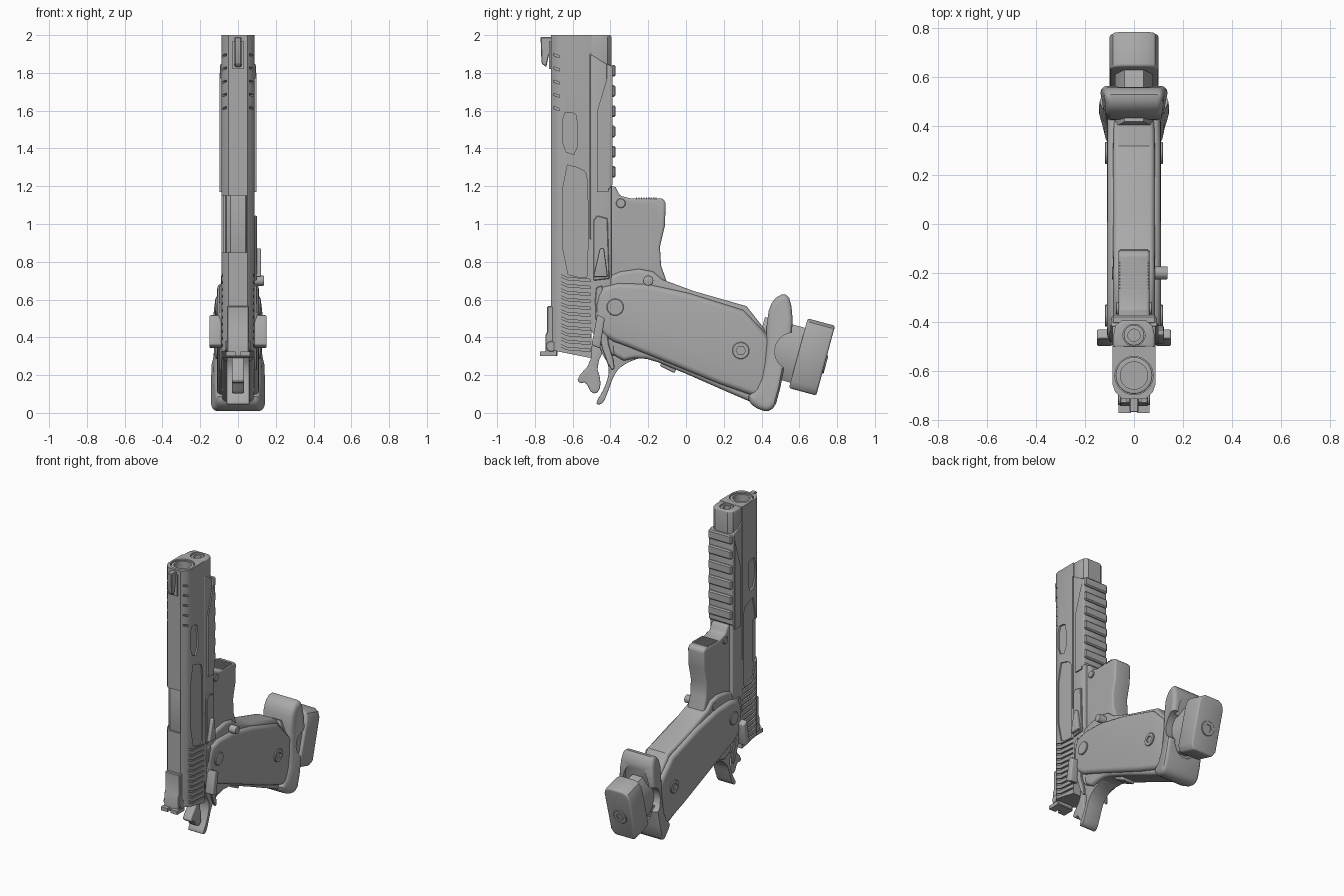
import bpy, bmesh, math
from mathutils import Matrix, Vector

cube = bpy.data.objects.get("Cube")
if cube:
    bpy.data.objects.remove(cube)

metal = bpy.data.materials.new("satin grey")
metal.use_nodes = True
GREY = (0.4, 0.4, 0.4, 1)
metal.diffuse_color = GREY
metal.node_tree.nodes["Principled BSDF"].inputs["Base Color"].default_value = GREY

# Profile planes: SIDE maps (u, v, w) to (y, z, x); GRIP follows the raked magazine axis
SIDE = Matrix(((0, 0, 1, 0), (1, 0, 0, 0), (0, 1, 0, 0), (0, 0, 0, 1)))
PLAN = Matrix.Identity(4)
GRIP = Matrix(((1, 0, 0, 0), (0, .26, .966, .575), (0, .966, -.26, .32), (0, 0, 0, 1)))
parts = []


def bake(ob):
    dg = bpy.context.evaluated_depsgraph_get()
    mesh = bpy.data.meshes.new_from_object(ob.evaluated_get(dg))
    ob.modifiers.clear()
    ob.data = mesh


def prism(name, pts, lo, hi, plane=SIDE, bevel=0, segs=3, angle=40):
    bm = bmesh.new()
    face = bm.faces.new([bm.verts.new((u, v, lo)) for u, v in pts])
    ext = bmesh.ops.extrude_face_region(bm, geom=[face])["geom"]
    bmesh.ops.translate(bm, vec=(0, 0, hi - lo), verts=[g for g in ext if isinstance(g, bmesh.types.BMVert)])
    bm.transform(plane)
    bmesh.ops.recalc_face_normals(bm, faces=bm.faces)
    mesh = bpy.data.meshes.new(name)
    bm.to_mesh(mesh)
    bm.free()
    mesh.materials.append(metal)
    ob = bpy.data.objects.new(name, mesh)
    bpy.context.collection.objects.link(ob)
    if bevel:
        mod = ob.modifiers.new("bevel", "BEVEL")
        mod.width, mod.segments = bevel, segs
        mod.limit_method, mod.angle_limit = "ANGLE", math.radians(angle)
        bake(ob)
    parts.append(ob)
    return ob


def rect(u0, u1, v0, v1):
    return [(u0, v0), (u1, v0), (u1, v1), (u0, v1)]


def oval(u, v, ru, rv=None, n=32, power=1):
    def f(c):
        return math.copysign(abs(c) ** power, c)
    ang = [math.tau * i / n for i in range(n)]
    return [(u + ru * f(math.cos(a)), v + (rv or ru) * f(math.sin(a))) for a in ang]


def mirrored(half):
    return half + [(-u, v) for u, v in reversed(half)]


def smooth(pts, rounds=2):
    # Corner cutting turns a few control points into a soft outline
    for _ in range(rounds):
        out = []
        for a, b in zip(pts, pts[1:] + pts[:1]):
            a, b = Vector(a), Vector(b)
            out += [tuple(a.lerp(b, .25)), tuple(a.lerp(b, .75))]
        pts = out
    return pts


def cut(target, cutters):
    for c in cutters:
        mod = target.modifiers.new("cut", "BOOLEAN")
        mod.operation, mod.object, mod.solver = "DIFFERENCE", c, "EXACT"
    bpy.context.view_layer.update()
    bake(target)
    for c in cutters:
        parts.remove(c)
        bpy.data.objects.remove(c)


def pocket(pts, depth_x, sides=(-1, 1)):
    return [prism("cutter", pts, min(s * depth_x, s * .2), max(s * depth_x, s * .2)) for s in sides]


# Slide with chamfered top, side pockets, serrations and port
slide = prism("slide", mirrored([(.05, -.715), (.078, -.685), (.088, -.655), (.088, -.5)]), .29, 2, PLAN)
cuts = pocket(smooth([(-.655, .74), (-.53, .71), (-.52, .74), (-.52, 1.25), (-.545, 1.29), (-.655, 1.32)], 1), .079)
cuts += pocket(smooth([(-.655, 1.39), (-.575, 1.36), (-.575, 1.57), (-.6, 1.59), (-.655, 1.59)], 1), .076)
cuts += pocket(rect(-.508, -.49, .92, 1.9), .08)
for i in range(11):
    z = .335 + i * .037
    cuts += pocket([(-.675, z + .02), (-.63, z), (-.505, z - .01), (-.505, z + .002), (-.63, z + .012), (-.675, z + .032)], .078)
for i in range(6):
    cuts += pocket(oval(-.545, 1.59 + i * .058, .012, .018, 12), .078)
for i in range(5):
    z = 1.62 + i * .07
    cuts += pocket([(-.73, z), (-.67, z - .02), (-.67, z - .008), (-.73, z + .012)], .062)
cuts.append(prism("cutter", rect(-.1, .045, -.75, -.635), .85, 1.15, PLAN))
cuts.append(prism("cutter", oval(0, -.62, .078), 1.86, 2.1, PLAN))
cuts.append(prism("cutter", [(-.75, .34), (-.75, .2), (-.4, .2), (-.4, .27)], -.2, .2))
cut(slide, cuts)
prism("chamber_block", mirrored([(.04, -.705), (.06, -.69), (.07, -.66), (.07, -.6)]), .84, 1.155, PLAN, .006)

# Barrel and recoil plug
barrel = prism("barrel", oval(0, -.62, .075), 1.8, 1.995, PLAN, .006)
cut(barrel, [prism("cutter", oval(0, -.62, .056), 1.85, 2.1, PLAN)])

# Frame rails, dust cover and rounded nose
prism("frame", [(-.505, 1.9), (-.395, 1.83), (-.395, .6), (-.38, .3), (-.45, .36), (-.505, .44)],
      -.088, .088, SIDE, .008)
nose = prism("dust_cover_nose", mirrored([(.05, -.395), (.076, -.415), (.084, -.45), (.084, -.505)]),
             1.75, 2, PLAN, .01)
cut(nose, [prism("cutter", oval(0, -.455, .045), 1.9, 2.1, PLAN)])
plug = prism("recoil_plug", oval(0, -.455, .042), 1.85, 1.992, PLAN, .004)
cut(plug, [prism("cutter", oval(0, -.455, .025), 1.93, 2.1, PLAN)])
prism("rail_bed", [(-.42, 1.17), (-.388, 1.21), (-.388, 1.83), (-.42, 1.85)], -.094, .094, SIDE, .006)
for i in range(6):
    z = 1.245 + i * .107
    prism("rail_tooth", rect(-.41, -.373, z, z + .062), -.092, .092, SIDE, .008, 1)
for s in (-1, 1):
    prism("rail_side_rib", [(-.47, 1.17), (-.41, 1.17), (-.41, 1.8), (-.47, 1.6)], s * .092 - .005, s * .092 + .005, SIDE)

# Trigger guard and trigger
guard = prism("trigger_guard", [(-.41, 1.2), (-.375, 1.2), (-.35, 1.15), (-.29, 1.135), (-.125, 1.135), (-.107, 1.115),
              (-.112, .99), (-.138, .88), (-.132, .78), (-.09, .66), (-.25, .6), (-.41, .6)], -.064, .064, SIDE, .012)
cut(guard, [prism("cutter", oval(-.258, .945, .118, .158, 40, .8), -.2, .2)])
trigger = prism("trigger", [(-.39, .945), (-.34, .91), (-.26, .897), (-.19, .912), (-.155, .945), (-.14, .93),
                (-.145, .83), (-.2, .79), (-.3, .78), (-.39, .81)], -.04, .04, SIDE, .006)
cut(trigger, [prism("cutter", [(a, .83), (b, .83), (b, .885 + d), (a, .885 + e)], -.2, .2)
              for a, b, d, e in ((-.365, -.303, 0, .015), (-.293, -.24, 0, 0), (-.23, -.165, .015, 0))])
for i in range(9):
    prism("guard_rib", rect(-.06, .06, -.265 + i * .013, -.259 + i * .013), 1.13, 1.14, PLAN)

# Grip: narrow strap body with broad side panels
prism("grip_straps", smooth([(-.46, .66), (-.4, .74), (-.2, .77), (-.1, .685), (.46, .525), (.42, .03), (.37, .045),
      (-.12, .26), (-.24, .295), (-.36, .27), (-.46, .42)], 1), -.085, .085, SIDE, .035, 4, 50)
prism("grip_body", smooth([(-.48, .6), (-.43, .69), (-.13, .68), (.45, .5), (.43, .09), (.33, .09),
      (-.28, .34), (-.42, .39), (-.48, .47)], 1), -.11, .11, SIDE, .03, 4, 50)
prism("strap_step", [(-.14, .25), (-.06, .21), (-.05, .24), (-.12, .28)], -.05, .05, SIDE, .008)


def screw(name, plane, u, v, r, base, s, hole=True):
    ob = prism(name, oval(u, v, r, n=24), min(base, base + s * .014), max(base, base + s * .014), plane, .003, 1)
    if hole:
        cut(ob, [prism("cutter", oval(u, v, r * .55, n=6), min(base + s * .004, base + s * .1),
                       max(base + s * .004, base + s * .1), plane)])


for s in (-1, 1):
    screw("grip_screw", SIDE, -.375, .56, .045, s * .105, s)
    screw("grip_screw", SIDE, .29, .33, .045, s * .105, s)
    screw("guard_pin", SIDE, -.345, 1.11, .025, s * .06, s, False)
prism("magazine_release", oval(-.2, .7, .027, n=20), -.09, .138, SIDE, .005, 2)

# Flared magazine well, narrowing toward the grip
well = prism("magazine_well", smooth([(.43, .52), (.46, .6), (.52, .635), (.555, .6), (.568, .46), (.54, .34), (.485, .06),
             (.45, .01), (.4, .01), (.31, .065), (.39, .15), (.42, .3)], 1), -.155, .155, SIDE, .045, 4, 50)
for v in well.data.vertices:
    d = ((v.co.y - .42) * .966 - (v.co.z - .3) * .26) / .12
    v.co.x *= .77 + .23 * max(0, min(1, d)) ** 1.5
cut(well, [prism("cutter", smooth(mirrored([(.105, -.19), (.105, .23)])), -.07, .3, GRIP),
           prism("cutter", oval(.57, .325, .1), -.3, .3)])

# Magazine tube and base pad
prism("magazine", smooth(mirrored([(.078, -.16), (.078, .14)]), 1), -.2, .04, GRIP)
prism("magazine_collar", smooth(mirrored([(.07, -.14), (.07, .1)]), 1), 0, .03, GRIP)
prism("magazine_base", mirrored([(.075, -.19), (.1, -.15), (.1, .14), (.085, .175), (.055, .192)]), .02, .17, GRIP, .012)
screw("base_screw", GRIP, 0, -.02, .05, .163, 1)

# Beavertail, hammer and thumb safeties
prism("beavertail", smooth([(-.47, .42), (-.455, .33), (-.4, .24), (-.43, .13), (-.485, .045), (-.44, .045), (-.41, .12),
      (-.375, .22), (-.3, .275), (-.2, .3), (-.26, .4), (-.4, .46)]), -.06, .06, SIDE, .015)
hammer = prism("hammer", smooth([(-.5, .38), (-.5, .27), (-.58, .18), (-.56, .155), (-.53, .165), (-.5, .1), (-.46, .11),
               (-.45, .17), (-.475, .25), (-.42, .36)], 1), -.032, .032, SIDE, .006)
cut(hammer, [prism("cutter", smooth([(-.535, .2), (-.5, .12), (-.465, .14), (-.485, .24)]), -.2, .2)])
for s in (-1, 1):
    prism("safety_plate", smooth([(-.49, .66), (-.43, .68), (-.42, .4), (-.37, .24), (-.4, .22), (-.46, .38)], 1),
          s * .092 - .008, s * .092 + .008, SIDE, .004, 1)
    prism("safety_paddle", [(-.5, .36), (-.455, .34), (-.43, .5), (-.47, .52)], s * .12 - .032, s * .12 + .032, SIDE, .008)

# Slide stop with thumb pad
prism("slide_stop", [(-.49, 1.02), (-.47, 1.045), (-.415, 1.03), (-.405, .71), (-.49, .7)], .085, .1, SIDE, .004, 1)
prism("slide_stop_pad", [(-.49, .72), (-.455, .87), (-.435, .87), (-.415, .72)], .09, .122, SIDE, .006)

# Sights
prism("front_sight", [(-.705, 1.99), (-.77, 1.99), (-.765, 1.85), (-.74, 1.83), (-.725, 1.9), (-.705, 1.9)], -.018, .018, SIDE, .004, 1)
prism("front_sight_base", rect(-.725, -.7, 1.82, 1.97), -.03, .03)
prism("rear_sight", [(-.69, .565), (-.735, .565), (-.735, .43), (-.745, .41), (-.745, .3), (-.68, .3)], -.058, .058, SIDE, .005, 1)
blade = prism("rear_sight_blade", rect(-.772, -.69, .3, .325), -.064, .064)
cut(blade, [prism("cutter", rect(-.012, .012, -.8, -.745), .2, .4, PLAN)])
prism("sight_screw", oval(-.713, .352, .028, n=16), -.066, .066, SIDE, .003, 1)

# Smooth shading with crisp edges
bpy.ops.object.select_all(action="DESELECT")
for ob in parts:
    ob.select_set(True)
bpy.context.view_layer.objects.active = parts[0]
bpy.ops.object.shade_smooth_by_angle(angle=math.radians(32))
